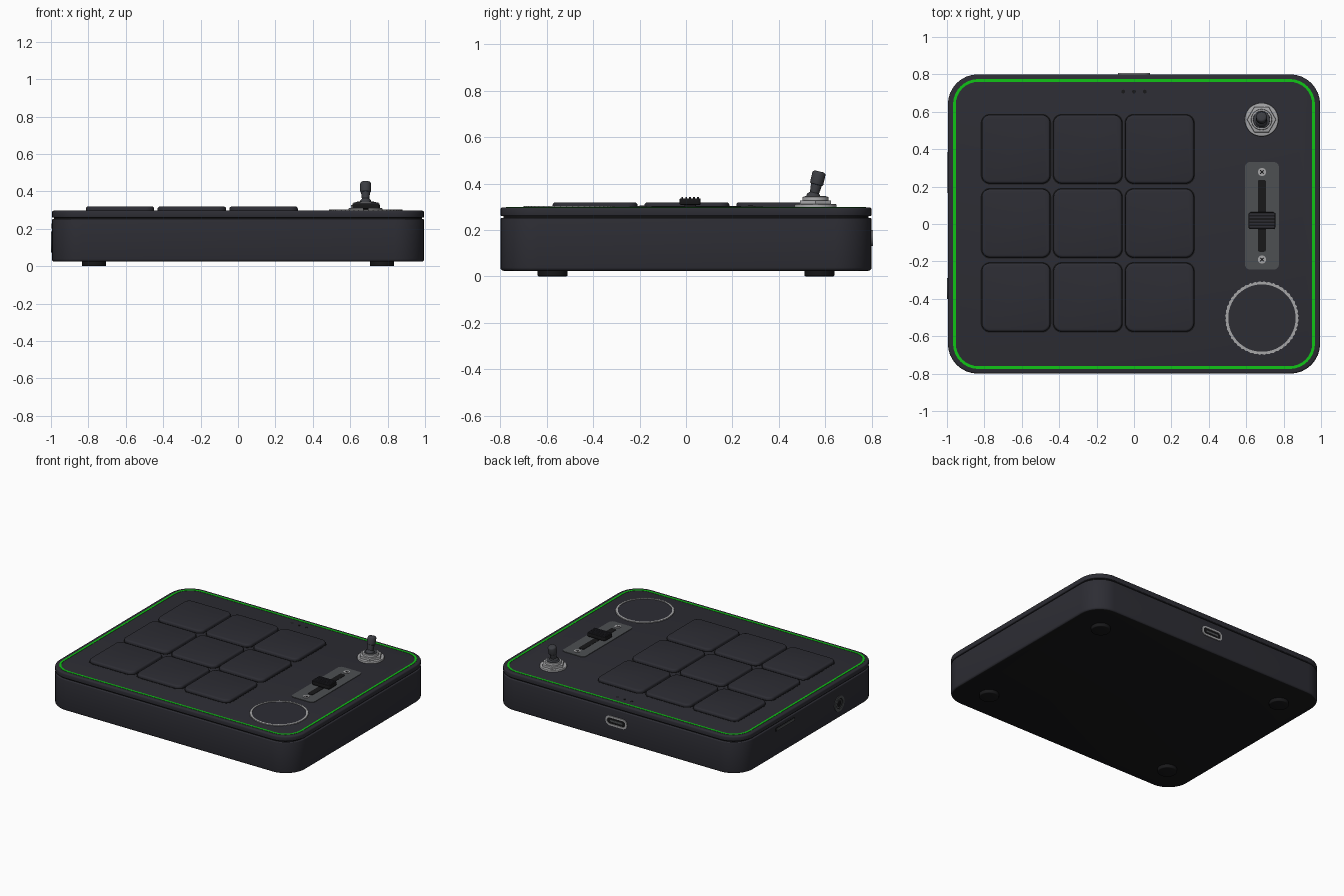
import bpy, bmesh
from math import sin, cos, pi, radians
from mathutils import Matrix, Vector

if "Cube" in bpy.data.objects:
    bpy.data.objects.remove(bpy.data.objects["Cube"])


def material(name, r, g, b):
    m = bpy.data.materials.new(name)
    m.use_nodes = True
    m.diffuse_color = (r, g, b, 1)
    bsdf = next(n for n in m.node_tree.nodes if n.type == 'BSDF_PRINCIPLED')
    bsdf.inputs["Base Color"].default_value = (r, g, b, 1)
    return m


SLATE = material("slate plastic", .026, .026, .034)
BLACK = material("black rubber", .009, .009, .010)
GREEN = material("green light", .005, .56, .008)
SILVER = material("silver metal", .38, .38, .39)
GREY = material("grey plate", .075, .08, .085)
STEEL = material("dark steel", .045, .047, .055)


def rrect(w, d, r, n=8):
    """Outline of a rounded rectangle."""
    pts = []
    for k, (sx, sy) in enumerate(((1, 1), (-1, 1), (-1, -1), (1, -1))):
        for i in range(n + 1):
            a = (k + i / n) * pi / 2
            pts.append((sx * (w / 2 - r) + r * cos(a), sy * (d / 2 - r) + r * sin(a)))
    return pts


def circle(r, n=32, knurl=0):
    return [((r + knurl * (i % 2)) * cos(2 * pi * i / n),
             (r + knurl * (i % 2)) * sin(2 * pi * i / n)) for i in range(n)]


def loft(name, rings, mat, place=Matrix(), closed=False):
    """Skin a stack of (outline, height) rings; closed makes a hollow frame."""
    bm = bmesh.new()
    loops = [[bm.verts.new((x, y, z)) for x, y in pts] for pts, z in rings]
    pairs = list(zip(loops, loops[1:]))
    if closed:
        pairs.append((loops[-1], loops[0]))
    else:
        bm.faces.new(loops[0])
        bm.faces.new(loops[-1])
    for a, b in pairs:
        for i in range(len(a)):
            j = (i + 1) % len(a)
            bm.faces.new((a[i], a[j], b[j], b[i]))
    bmesh.ops.recalc_face_normals(bm, faces=bm.faces)
    mesh = bpy.data.meshes.new(name)
    bm.to_mesh(mesh)
    bm.free()
    mesh.materials.append(mat)
    ob = bpy.data.objects.new(name, mesh)
    ob.matrix_world = place
    bpy.context.scene.collection.objects.link(ob)
    return ob


def soft_rings(outline, z0, z1, low, high):
    """Rings of a slab with rounded lower and upper edges."""
    steps = [i * pi / 6 for i in range(4)]
    rings = [(outline(low * (1 - sin(a))), z0 + low * (1 - cos(a))) for a in steps] if low else [(outline(0), z0)]
    if high:
        rings += [(outline(high * (1 - cos(a))), z1 - high * (1 - sin(a))) for a in steps]
    else:
        rings.append((outline(0), z1))
    return rings


def slab(name, w, d, r, z0, z1, mat, low=0, high=0, place=Matrix()):
    return loft(name, soft_rings(lambda i: rrect(w - 2 * i, d - 2 * i, r - i), z0, z1, low, high), mat, place)


def disc(name, r, z0, z1, mat, low=0, high=0, place=Matrix(), n=32):
    return loft(name, soft_rings(lambda i: circle(r - i, n), z0, z1, low, high), mat, place)


def frame(name, outer, inner, z0, z1, mat, place=Matrix()):
    return loft(name, [(outer, z0), (outer, z1), (inner, z1), (inner, z0)], mat, place, True)


def at(x, y, z=0):
    return Matrix.Translation((x, y, z))


TOP = .297

# Case: tub, dark seam and lid
tub = slab("case_tub", 1.99, 1.6, .16, .024, .252, SLATE, .014, .006)
tub.data.materials.append(BLACK)
for f in tub.data.polygons:
    if f.normal.z < -.9:
        f.material_index = 1
slab("case_seam", 1.965, 1.575, .148, .24, .27, BLACK)
slab("case_lid", 1.99, 1.6, .16, .26, TOP, SLATE, .005, .01)
frame("light_strip", rrect(1.935, 1.55, .135), rrect(1.905, 1.52, .12), TOP - .004, TOP + .002, GREEN)

# Feet
for sx in (-1, 1):
    for sy in (-1, 1):
        disc("foot", .065, 0, .03, BLACK, low=.006, place=at(.77 * sx, .575 * sy))

# Nine pads, each over a dark gap
for col in range(3):
    for row in range(3):
        spot = at(-.631 + .384 * col, .4 - .396 * row)
        slab("pad_gap", .378, .378, .05, TOP - .004, TOP + .001, BLACK, place=spot)
        slab("pad", .366, .366, .045, TOP - .004, .319, SLATE, high=.012, place=spot)

# Indicator holes
for i in (-1, 0, 1):
    disc("indicator_hole", .01, TOP - .003, TOP + .001, BLACK, place=at(.058 * i, .708), n=16)

# Dial with knurled ring
dial = at(.684, -.503)
frame("dial_ring", circle(.192, 96, .005), circle(.18, 96), TOP - .004, TOP + .006, SILVER, dial)
disc("dial_face", .18, TOP - .004, TOP + .003, SLATE, place=dial, n=64)

# Fader
FX, FY = .684, .044
slab("fader_plate", .182, .575, .028, TOP - .004, TOP + .004, GREY, place=at(FX, FY))
slab("fader_slot", .042, .385, .01, TOP, TOP + .006, BLACK, place=at(FX, FY))
for s in (-1, 1):
    spot = at(FX, FY + .234 * s)
    disc("fader_screw", .022, TOP, TOP + .007, SILVER, place=spot, n=20)
    for turn in (0, pi / 2):
        slab("screw_groove", .026, .006, .002, TOP, TOP + .008, BLACK,
             place=spot @ Matrix.Rotation(turn + pi / 4, 4, 'Z'))
slab("fader_stem", .03, .05, .005, TOP, .32, BLACK, place=at(FX, .018))
slab("fader_cap", .144, .09, .012, .308, .336, BLACK, .004, .004, at(FX, .018))
for i in range(5):
    slab("fader_ridge", .134, .008, .003, .33, .341, SLATE, place=at(FX, .018 + .017 * (i - 2)))

# Toggle switch
base = at(.682, .558)
disc("toggle_washer", .09, TOP - .002, .311, SILVER, high=.004, place=base, n=48)
disc("toggle_nut", .078, .311, .327, SILVER, high=.004, place=base, n=6)
disc("toggle_collar", .056, .32, .343, SILVER, high=.004, place=base)
disc("toggle_socket", .046, .338, .347, STEEL, high=.004, place=base)
lever = at(.682, .548, .335) @ Matrix.Rotation(radians(-13), 4, 'X')
loft("toggle_lever", [(circle(r), z) for r, z in
     ((.032, 0), (.03, .015), (.02, .026), (.024, .062), (.024, .07))], STEEL, lever)
disc("toggle_cap", .029, .062, .12, STEEL, .005, .012, lever)

# Back port: local z points out of the back
back = at(0, .8, .165) @ Matrix.Rotation(-pi / 2, 4, 'X')
frame("port_rim", rrect(.172, .07, .034), rrect(.146, .044, .021), -.01, .006, SILVER, back)
slab("port_hole", .15, .048, .022, -.01, .001, BLACK, place=back)
slab("port_tongue", .1, .014, .005, -.01, .004, GREY, place=back)


# Right side: round jack and card slot, local z points to -x
def side(y, z):
    return at(-.995, y, z) @ Matrix.Rotation(-pi / 2, 4, 'Y')


jack = side(-.345, .13)
frame("jack_rim", circle(.056), circle(.038), -.01, .005, GREY, jack)
disc("jack_hole", .04, -.01, .001, BLACK, place=jack)
frame("jack_contact", circle(.03), circle(.024), -.01, .002, GREY, jack)
slab("card_slot", .026, .22, .004, -.01, .001, BLACK, place=side(.276, .215))
slab("card_edge", .016, .2, .003, -.01, .003, GREY, place=side(.276, .215))

# Smooth shading with sharp edges kept
bpy.ops.object.select_all(action='DESELECT')
for ob in bpy.context.scene.objects:
    if ob.type == 'MESH':
        ob.select_set(True)
        bpy.context.view_layer.objects.active = ob
bpy.ops.object.shade_smooth_by_angle(angle=radians(40))
